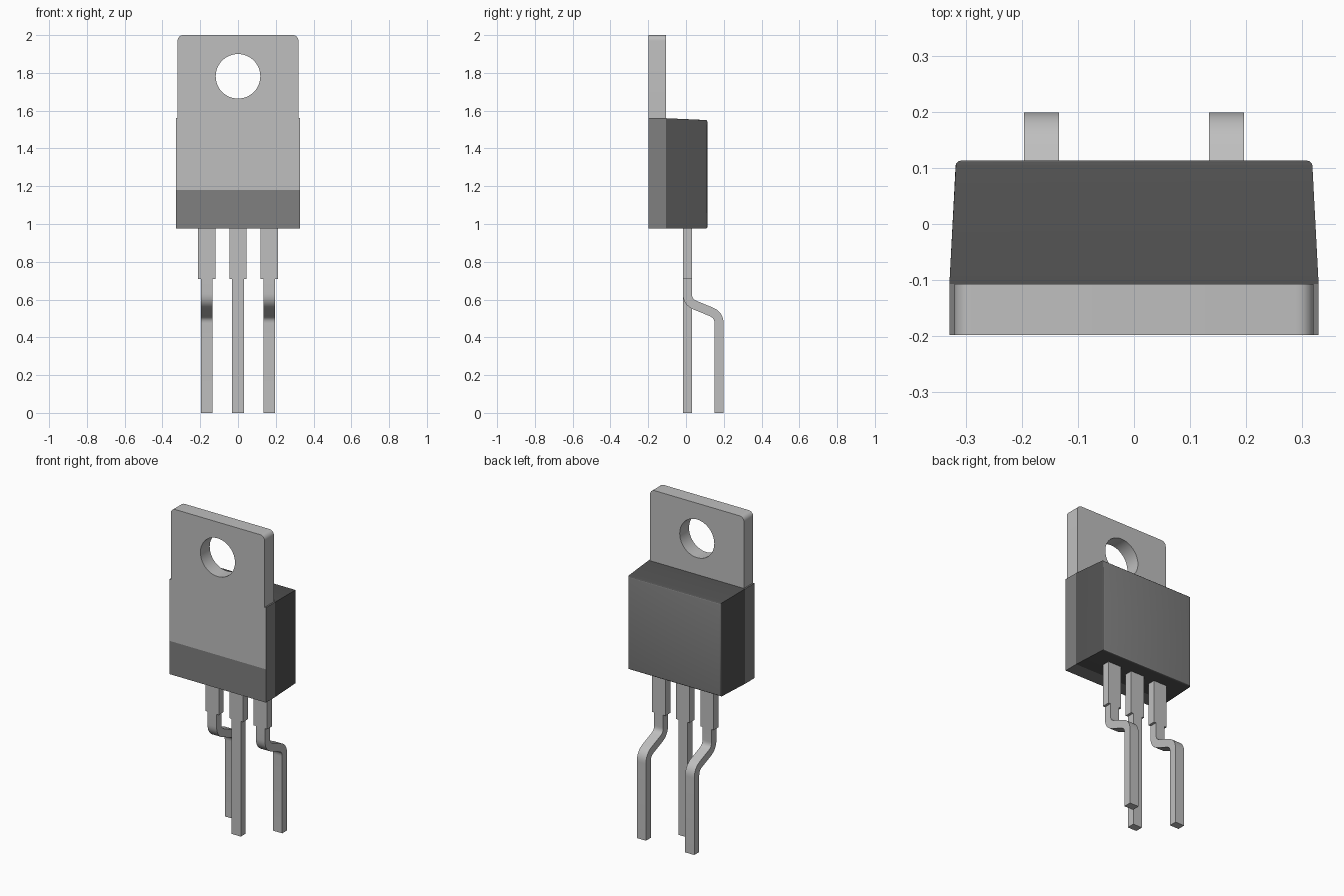
import bpy, bmesh, math
from mathutils import Vector

cube = bpy.data.objects.get("Cube")
if cube:
    bpy.data.objects.remove(cube, do_unlink=True)


def material(name, value):
    m = bpy.data.materials.new(name)
    m.use_nodes = True
    colour = (value, value, value, 1)
    m.diffuse_color = colour
    m.node_tree.nodes["Principled BSDF"].inputs["Base Color"].default_value = colour
    return m


metal = material("light metal", 0.52)
grey = material("mid grey", 0.216)
dark = material("dark grey", 0.085)


def smooth(obj):
    bpy.ops.object.select_all(action="DESELECT")
    obj.select_set(True)
    bpy.context.view_layer.objects.active = obj
    bpy.ops.object.shade_smooth_by_angle(angle=math.radians(35))


def finish(name, bm, mats):
    bmesh.ops.recalc_face_normals(bm, faces=bm.faces)
    mesh = bpy.data.meshes.new(name)
    bm.to_mesh(mesh)
    bm.free()
    for m in mats:
        mesh.materials.append(m)
    obj = bpy.data.objects.new(name, mesh)
    bpy.context.collection.objects.link(obj)
    smooth(obj)
    return obj


def box(x0, x1, y0, y1, z0, z1):
    bm = bmesh.new()
    bmesh.ops.create_cube(bm, size=1)
    for v in bm.verts:
        v.co = ((x0 + x1) / 2 + v.co.x * (x1 - x0),
                (y0 + y1) / 2 + v.co.y * (y1 - y0),
                (z0 + z1) / 2 + v.co.z * (z1 - z0))
    return bm


FRONT, SEAM, BACK = -0.198, -0.107, 0.113
BASE, STRIP, TOP = 0.975, 1.18, 1.56

# Mounting tab: rounded outline with a round hole, extruded
half, r = 0.32, 0.03
outline = [(-half, TOP), (half, TOP)]
for cx, start in ((half - r, 0), (r - half, 90)):
    for i in range(7):
        a = math.radians(start + 15 * i)
        outline.append((cx + r * math.cos(a), 2 - r + r * math.sin(a)))
hole = [(0.118 * math.cos(i * math.tau / 48), 1.782 + 0.118 * math.sin(i * math.tau / 48))
        for i in range(48)]
curve = bpy.data.curves.new("mounting_tab", "CURVE")
curve.dimensions = "2D"
curve.fill_mode = "BOTH"
curve.extrude = (SEAM - FRONT) / 2
for loop in (outline, hole):
    s = curve.splines.new("POLY")
    s.points.add(len(loop) - 1)
    for p, (x, z) in zip(s.points, loop):
        p.co = (x, z, 0, 1)
    s.use_cyclic_u = True
curve.materials.append(metal)
tab = bpy.data.objects.new("mounting_tab", curve)
bpy.context.collection.objects.link(tab)
tab.rotation_euler.x = math.pi / 2
tab.location.y = (FRONT + SEAM) / 2
bpy.ops.object.select_all(action="DESELECT")
tab.select_set(True)
bpy.context.view_layer.objects.active = tab
bpy.ops.object.convert(target="MESH")
smooth(bpy.context.view_layer.objects.active)

# Front half of the case: grey strip below, metal face with grey sides above
finish("front_strip", box(-0.329, 0.329, FRONT, SEAM, BASE, STRIP), [grey])
bm = box(-0.329, 0.329, FRONT, SEAM, STRIP, TOP)
bm.normal_update()
for f in bm.faces:
    f.material_index = 1 if f.normal.y < -0.9 else 0
finish("front_plate", bm, [grey, metal])

# Back half of the case: tapered block with softened back edges
bm = box(-0.329, 0.329, SEAM, BACK, BASE, TOP)
for v in bm.verts:
    if v.co.y > 0:
        v.co.x *= 0.965
        if v.co.z > STRIP:
            v.co.z -= 0.01
edges = [e for e in bm.edges if all(v.co.y > 0 for v in e.verts)]
bmesh.ops.bevel(bm, geom=edges, offset=0.009, segments=3, profile=0.5, affect="EDGES")
bm.normal_update()
for f in bm.faces:
    f.material_index = 1 if f.normal.y > 0.95 else 0
finish("case_body", bm, [dark, grey])


# Legs: flat strips swept along a path in the y-z plane
def fillet(corners, d=0.045, steps=8):
    pts = [Vector(c) for c in corners]
    out = [pts[0]]
    for a, b, c in zip(pts, pts[1:], pts[2:]):
        p, q = b + (a - b).normalized() * d, b + (c - b).normalized() * d
        for i in range(steps + 1):
            t = i / steps
            out.append(p * (1 - t) ** 2 + b * 2 * t * (1 - t) + q * t * t)
    return out + [pts[-1]]


def strip(name, x, half_w, half_t, path):
    bm = bmesh.new()
    rings = []
    for i, p in enumerate(path):
        t = (path[min(i + 1, len(path) - 1)] - path[max(i - 1, 0)]).normalized()
        if i in (0, len(path) - 1):
            t = Vector((0, -1))
        n = Vector((-t.y, t.x)) * half_t
        ring = []
        for sx, sn in ((-1, -1), (1, -1), (1, 1), (-1, 1)):
            q = p + n * sn
            ring.append(bm.verts.new((x + sx * half_w, q.x, q.y)))
        rings.append(ring)
    for a, b in zip(rings, rings[1:]):
        for k in range(4):
            bm.faces.new((a[k], a[(k + 1) % 4], b[(k + 1) % 4], b[k]))
    bm.faces.new(rings[0])
    bm.faces.new(rings[-1])
    finish(name, bm, [metal])


y_in, y_out, shoulder = 0.007, 0.175, 0.71
straight = [Vector((y_in, shoulder)), Vector((y_in, 0))]
bent = fillet([(y_in, shoulder), (y_in, 0.587), (y_out, 0.518), (y_out, 0)])
for side, x, path in (("right", -0.165, bent), ("middle", 0, straight), ("left", 0.165, bent)):
    finish(side + "_leg_shoulder",
           box(x - 0.046, x + 0.046, y_in - 0.024, y_in + 0.024, shoulder, BASE), [metal])
    strip(side + "_leg", x, 0.031, 0.024, path)
